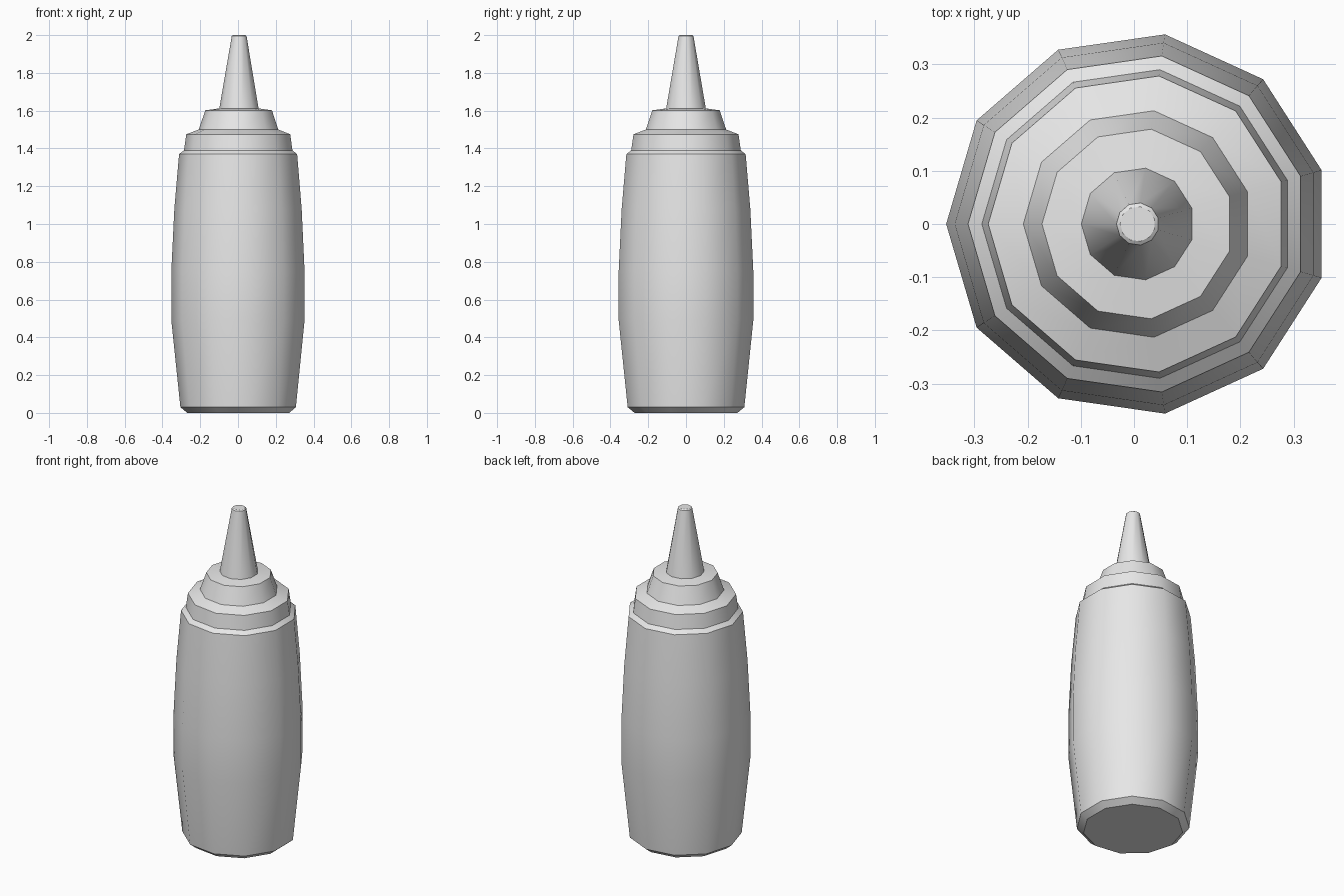
import bpy, bmesh, math

if "Cube" in bpy.data.objects:
    bpy.data.objects.remove(bpy.data.objects["Cube"], do_unlink=True)

SIDES = 11
CENTRE_X = 0.007  # centres the odd-sided outline

grey = bpy.data.materials.new("light grey plastic")
grey.use_nodes = True
colour = (0.8, 0.8, 0.8, 1)
grey.diffuse_color = colour
grey.node_tree.nodes["Principled BSDF"].inputs["Base Color"].default_value = colour


def turned(name, profile, close_bottom=False, close_top=False):
    """Turn a (radius, height) profile into an eleven-sided part."""
    bm = bmesh.new()
    rings = []
    for r, z in profile:
        angles = [math.pi + math.tau * i / SIDES for i in range(SIDES)]
        rings.append([bm.verts.new((CENTRE_X + r * math.cos(a), r * math.sin(a), z))
                      for a in angles])
    for low, high in zip(rings, rings[1:]):
        for i in range(SIDES):
            j = (i + 1) % SIDES
            bm.faces.new((low[i], low[j], high[j], high[i]))
    if close_bottom:
        bm.faces.new(rings[0][::-1])
    if close_top:
        bm.faces.new(rings[-1])
    mesh = bpy.data.meshes.new(name)
    bm.to_mesh(mesh)
    bm.free()
    mesh.materials.append(grey)
    obj = bpy.data.objects.new(name, mesh)
    bpy.context.collection.objects.link(obj)
    bpy.ops.object.select_all(action="DESELECT")
    obj.select_set(True)
    bpy.context.view_layer.objects.active = obj
    bpy.ops.object.shade_smooth_by_angle(angle=math.radians(36))


# Bulging bottle with a bevelled base and a narrow shoulder
turned("bottle", [(0.275, 0), (0.312, 0.03), (0.36, 0.49), (0.36, 0.75),
                  (0.344, 1.08), (0.319, 1.37), (0.293, 1.39)], close_bottom=True)

# Stepped screw cap
turned("cap", [(0.293, 1.39), (0.281, 1.475), (0.215, 1.5),
               (0.18, 1.602), (0.106, 1.612)])

# Tapered nozzle with a small rim
turned("nozzle", [(0.106, 1.612), (0.04, 1.995), (0.033, 2.0)], close_top=True)
